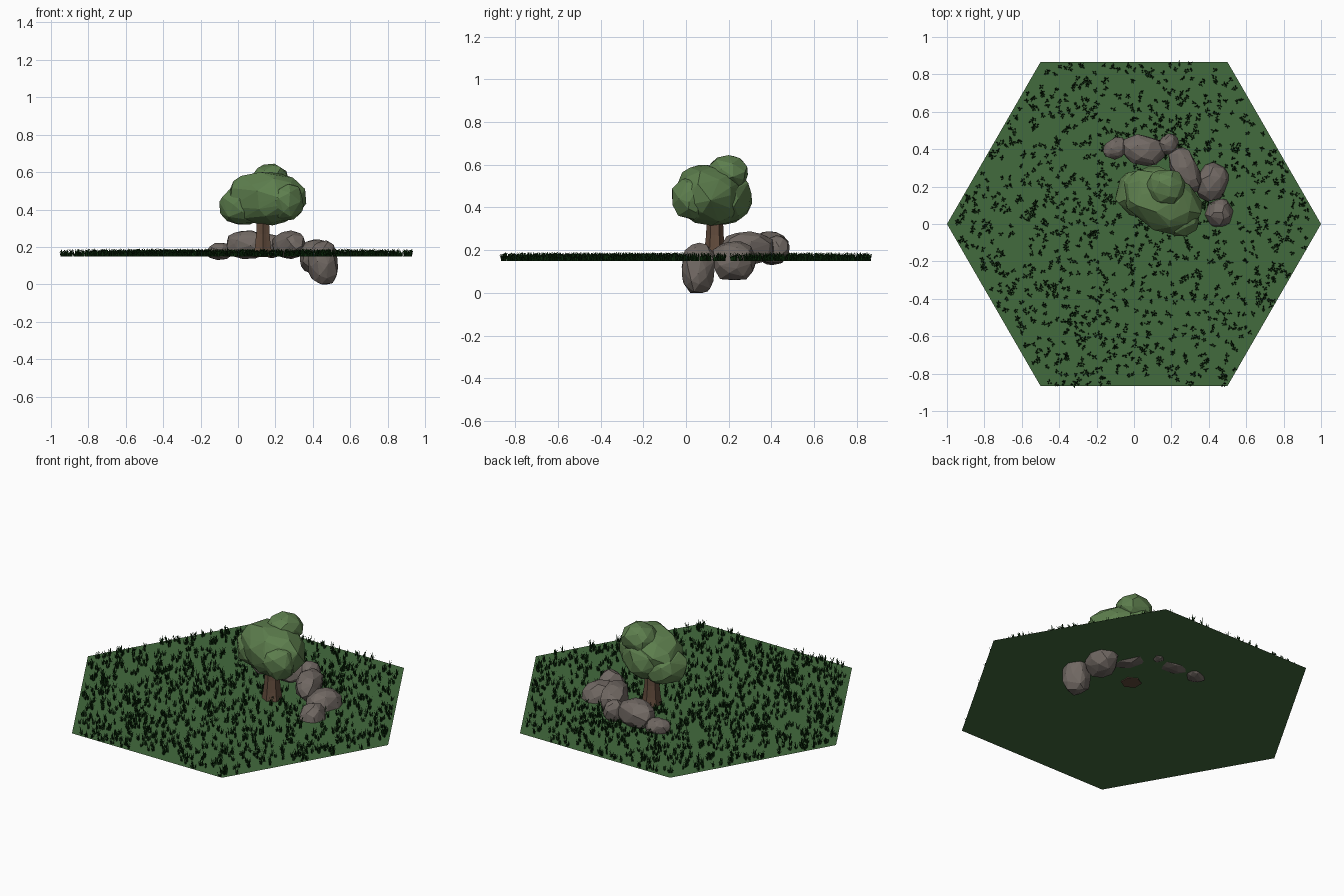
import bpy, bmesh, math, random
from mathutils import Vector, Matrix

if "Cube" in bpy.data.objects:
    bpy.data.objects.remove(bpy.data.objects["Cube"])

GROUND = 0.15


def material(name, rgb):
    m = bpy.data.materials.new(name)
    m.diffuse_color = (*rgb, 1)
    m.use_nodes = True
    m.node_tree.nodes["Principled BSDF"].inputs["Base Color"].default_value = m.diffuse_color
    return m


def add_object(name, bm, mat):
    me = bpy.data.meshes.new(name)
    bm.to_mesh(me)
    bm.free()
    me.materials.append(mat)
    ob = bpy.data.objects.new(name, me)
    bpy.context.collection.objects.link(ob)
    return ob


def boulder(name, lo, hi, mat, seed, n=40, local=(1, 1, 1), turn=0, power=2.6):
    """Faceted convex lump, stretched along a turned axis and fitted to a box."""
    rng = random.Random(seed)
    rot = Matrix.Rotation(math.radians(turn), 3, 'Z')
    pts = []
    for i in range(n):
        z = 1 - 2 * (i + 0.5) / n
        a = i * 2.39996 + rng.uniform(-.3, .3)
        r = math.sqrt(1 - z * z)
        p = Vector((r * math.cos(a), r * math.sin(a), z))
        p /= sum(abs(c) ** power for c in p) ** (1 / power)
        p *= rng.uniform(0.93, 1.03)
        pts.append(rot @ Vector(c * s for c, s in zip(p, local)))
    mn = [min(p[k] for p in pts) for k in range(3)]
    mx = [max(p[k] for p in pts) for k in range(3)]
    bm = bmesh.new()
    for p in pts:
        bm.verts.new([lo[k] + (p[k] - mn[k]) / (mx[k] - mn[k]) * (hi[k] - lo[k]) for k in range(3)])
    res = bmesh.ops.convex_hull(bm, input=bm.verts)
    inner = [g for g in res['geom_interior'] if isinstance(g, bmesh.types.BMVert)]
    bmesh.ops.delete(bm, geom=inner, context='VERTS')
    bmesh.ops.recalc_face_normals(bm, faces=bm.faces)
    return add_object(name, bm, mat)


ground_mat = material("ground_green", (0.055, 0.145, 0.047))
grass_mat = material("grass_green", (0.004, 0.03, 0.004))
stone_mat = material("stone", (0.165, 0.14, 0.125))
bark_mat = material("bark", (0.12, 0.07, 0.045))
leaf_mat = material("leaves", (0.11, 0.21, 0.075))

# hexagonal ground tile
bm = bmesh.new()
bm.faces.new([bm.verts.new((math.cos(i * math.pi / 3), math.sin(i * math.pi / 3), GROUND)) for i in range(6)])
add_object("ground_tile", bm, ground_mat)

# grass tufts scattered over the tile
rng = random.Random(4)
bm = bmesh.new()
tufts = 0
while tufts < 1250:
    x, y = rng.uniform(-.98, .98), rng.uniform(-.86, .86)
    if abs(x) > 0.985 - abs(y) / math.sqrt(3):
        continue
    tufts += 1
    for b in range(7):
        a = rng.uniform(0, math.tau)
        out = Vector((math.cos(a), math.sin(a), 0))
        side = Vector((-out.y, out.x, 0)) * 0.003
        base = Vector((x, y, GROUND)) + out * rng.uniform(0, .008)
        h = rng.uniform(.018, .042)
        mid = base + out * .004 + Vector((0, 0, h * .6))
        tip = base + out * rng.uniform(.007, .014) + Vector((0, 0, h))
        l, r, ml, mr, t = [bm.verts.new(v) for v in
                           (base - side, base + side, mid - side * .8, mid + side * .8, tip)]
        bm.faces.new((l, r, mr, ml))
        bm.faces.new((ml, mr, t))
add_object("grass", bm, grass_mat)

# rocks in an arc: low corner, high corner, local stretch, turn
rocks = [
    ((-.165, .345, .13), (-.03, .465, .222), (1, .8, .7), 35),
    ((-.06, .31, .135), (.17, .48, .288), (1, .7, .7), -10),
    ((.125, .37, .14), (.24, .485, .27), (1, .8, 1), 60),
    ((.185, .165, .135), (.36, .41, .288), (.55, 1, .7), 22),
    ((.33, .12, .06), (.505, .33, .24), (.75, 1, .9), -15),
    ((.375, -.02, .0), (.535, .135, .235), (.8, .8, 1), 20),
]
for i, (lo, hi, loc, turn) in enumerate(rocks):
    boulder(f"rock_{i + 1}", lo, hi, stone_mat, 20 + i, 44, loc, turn)

# fluted trunk flaring at the roots
bm = bmesh.new()
rings = []
for z, r in ((.145, .058), (.2, .049), (.27, .041), (.38, .037)):
    ring = []
    for i in range(12):
        rad = r * (1 if i % 2 else .84)
        a = i * math.tau / 12
        ring.append(bm.verts.new((.133 + rad * math.cos(a), .135 + rad * math.sin(a), z)))
    rings.append(ring)
for a, b in zip(rings, rings[1:]):
    for i in range(12):
        j = (i + 1) % 12
        bm.faces.new((a[i], a[j], b[j], b[i]))
bm.faces.new(rings[0][::-1])
bm.faces.new(rings[-1])
add_object("trunk", bm, bark_mat)

# canopy of merged faceted lumps
canopy = [
    ("canopy_main", (-.06, -.06, .315), (.365, .29, .60), (1, .72, .75), -32, 64),
    ("canopy_left", (-.10, .04, .32), (.15, .285, .52), (1, .9, 1), 0, 44),
    ("canopy_back", (-.02, .06, .33), (.28, .31, .57), (1, .8, 1), -15, 44),
    ("canopy_top", (.06, .10, .48), (.275, .29, .645), (1, 1, 1), 0, 36),
    ("canopy_right", (.16, -.065, .34), (.35, .13, .54), (1, 1, 1), 0, 36),
]
for i, (name, lo, hi, loc, turn, n) in enumerate(canopy):
    boulder(name, lo, hi, leaf_mat, 50 + i, n, loc, turn, 2.2)
